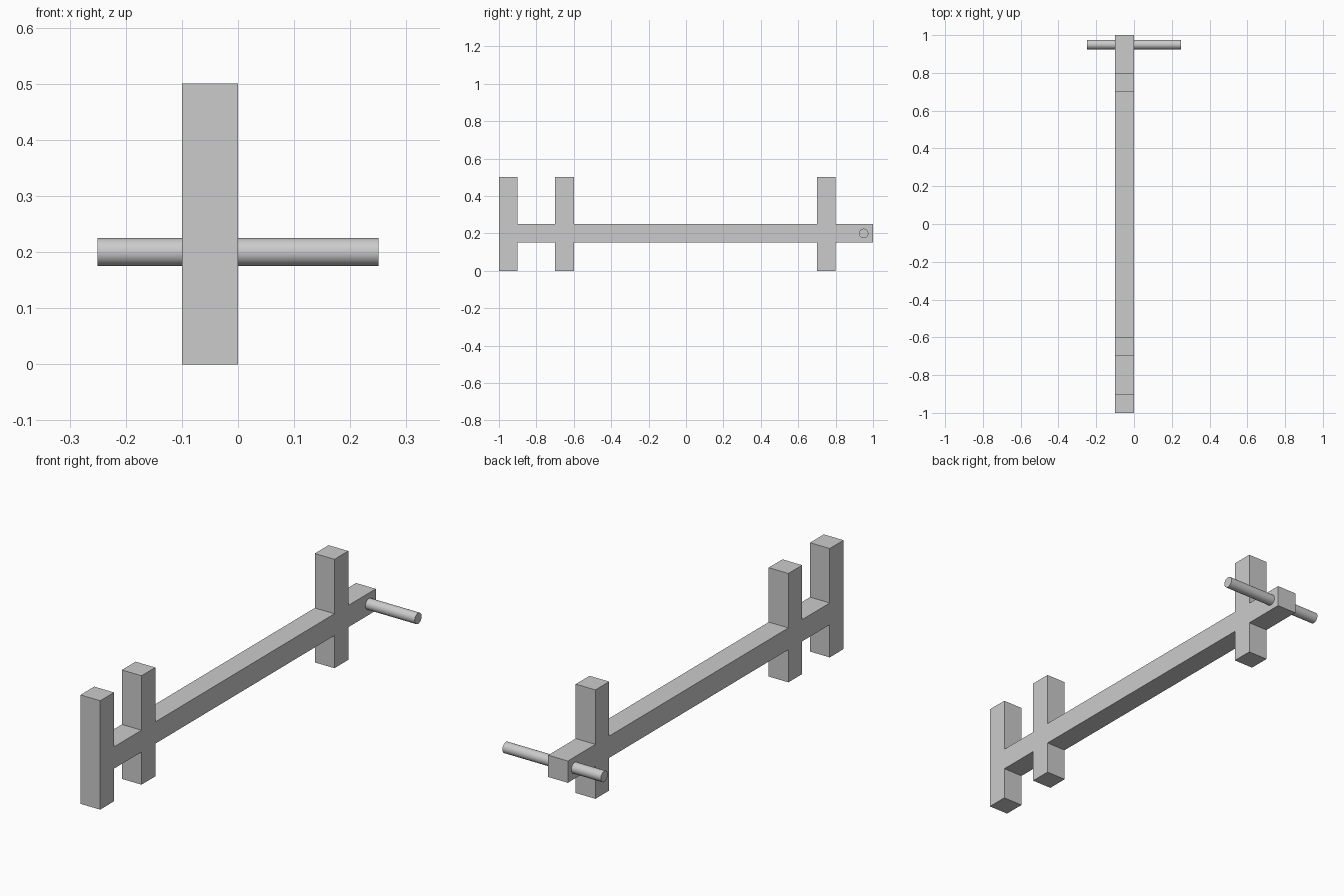
import bpy
import bmesh
import math

default_cube = bpy.data.objects.get("Cube")
if default_cube:
    bpy.data.objects.remove(default_cube, do_unlink=True)

grey = bpy.data.materials.new("light_grey")
grey.use_nodes = True
grey.diffuse_color = (0.6, 0.6, 0.6, 1)
grey.node_tree.nodes["Principled BSDF"].inputs["Base Color"].default_value = grey.diffuse_color

X_RIGHT, X_LEFT = -0.1, 0.0
BEAM_BOTTOM, BEAM_TOP, POST_TOP = 0.15, 0.25, 0.5
POST_WIDTH = 0.1
POST_STARTS = (-1.0, -0.7, 0.7)
BEAM_END = 1.0


def edge_run(beam_z, post_z):
    """Upper or lower side of the frame outline, front to back."""
    run = []
    for y in POST_STARTS:
        end = y + POST_WIDTH
        if y > POST_STARTS[0]:
            run.append((y, beam_z))
        run += [(y, post_z), (end, post_z), (end, beam_z)]
    return run + [(BEAM_END, beam_z)]


# Long beam with three crossing posts, extruded from one side outline
outline = edge_run(BEAM_BOTTOM, 0) + edge_run(BEAM_TOP, POST_TOP)[::-1]
bm = bmesh.new()
side = bm.faces.new([bm.verts.new((X_RIGHT, y, z)) for y, z in outline])
extruded = bmesh.ops.extrude_face_region(bm, geom=[side])["geom"]
bmesh.ops.translate(bm, vec=(X_LEFT - X_RIGHT, 0, 0),
                    verts=[v for v in extruded if isinstance(v, bmesh.types.BMVert)])
bmesh.ops.recalc_face_normals(bm, faces=bm.faces)
mesh = bpy.data.meshes.new("beam_and_posts")
bm.to_mesh(mesh)
bm.free()
mesh.materials.append(grey)
frame = bpy.data.objects.new("beam_and_posts", mesh)
bpy.context.collection.objects.link(frame)

# Round cross rod through the back end of the beam
bpy.ops.mesh.primitive_cylinder_add(vertices=32, radius=0.025, depth=0.5,
                                    location=(0, 0.95, 0.2),
                                    rotation=(0, math.pi / 2, 0))
rod = bpy.context.object
rod.name = "cross_rod"
rod.data.materials.append(grey)
bpy.ops.object.shade_smooth_by_angle(angle=math.radians(40))
